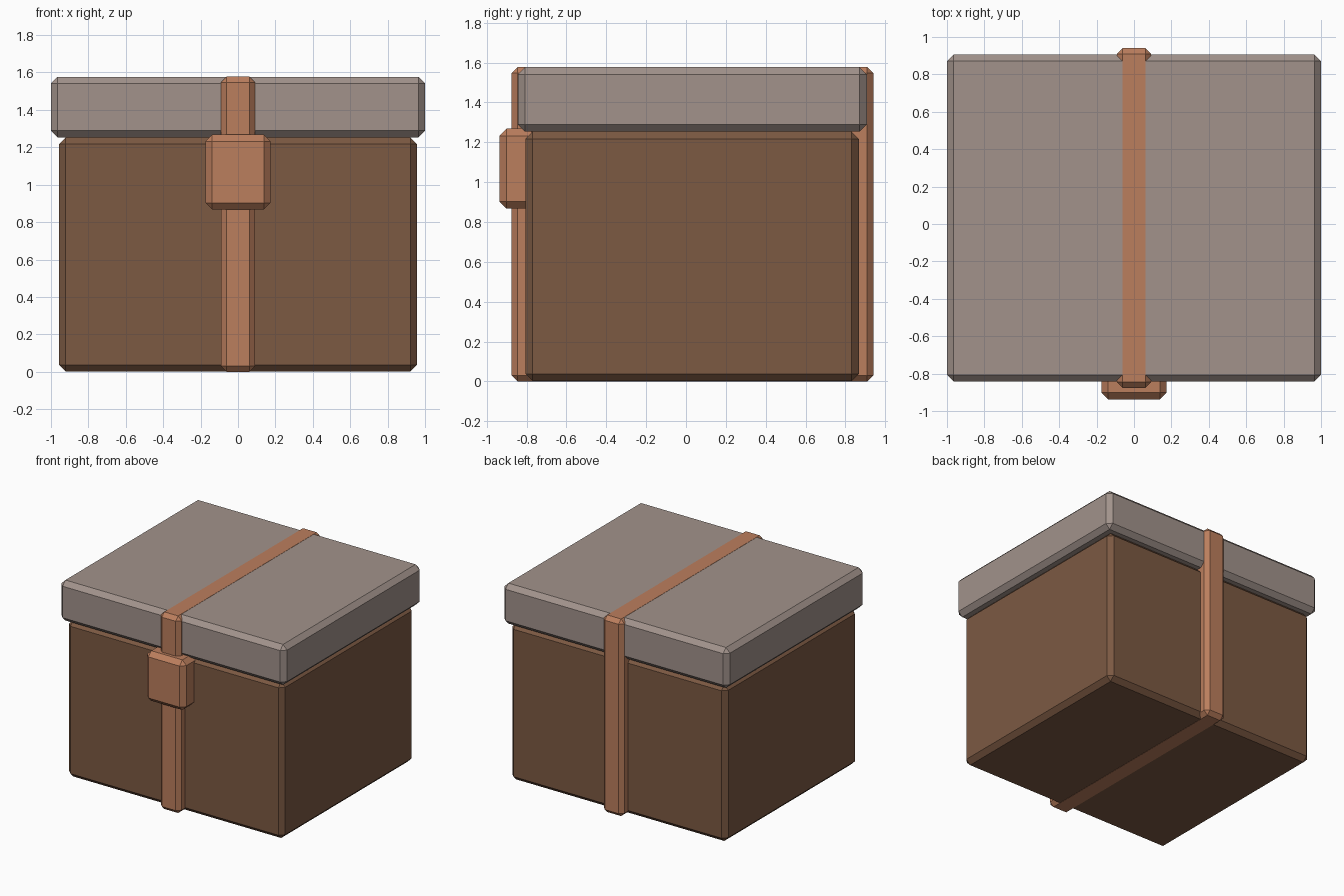
import bpy
import bmesh

if "Cube" in bpy.data.objects:
    bpy.data.objects.remove(bpy.data.objects["Cube"])


def material(name, rgb):
    mat = bpy.data.materials.new(name)
    mat.diffuse_color = (*rgb, 1.0)
    mat.use_nodes = True
    mat.node_tree.nodes["Principled BSDF"].inputs["Base Color"].default_value = mat.diffuse_color
    return mat


def chamfered_box(name, lo, hi, bevel, mat):
    """Box between two corners with a single flat chamfer on every edge."""
    bm = bmesh.new()
    bmesh.ops.create_cube(bm, size=1.0)
    for v in bm.verts:
        v.co = [(a + b) / 2 + c * (b - a) for a, b, c in zip(lo, hi, v.co)]
    bmesh.ops.bevel(bm, geom=bm.edges[:], offset=bevel, segments=1,
                    affect='EDGES', profile=0.5)
    bmesh.ops.recalc_face_normals(bm, faces=bm.faces[:])
    mesh = bpy.data.meshes.new(name)
    bm.to_mesh(mesh)
    bm.free()
    mesh.materials.append(mat)
    obj = bpy.data.objects.new(name, mesh)
    bpy.context.collection.objects.link(obj)
    return obj


wood = material("dark_wood", (0.20, 0.10, 0.055))
grey = material("warm_grey", (0.36, 0.29, 0.26))
copper = material("copper", (0.50, 0.21, 0.11))

# Chest body and overhanging lid
chamfered_box("body", (-0.957, -0.805, 0.001), (0.957, 0.867, 1.253), 0.036, wood)
chamfered_box("lid", (-1.0, -0.843, 1.253), (1.0, 0.907, 1.577), 0.036, grey)

# Band wrapping front, top, back and underside, flush with the lid top
chamfered_box("strap", (-0.092, -0.876, 0.0), (0.092, 0.94, 1.578), 0.031, copper)

# Latch block on the front
chamfered_box("latch", (-0.174, -0.937, 0.867), (0.174, -0.74, 1.268), 0.036, copper)
